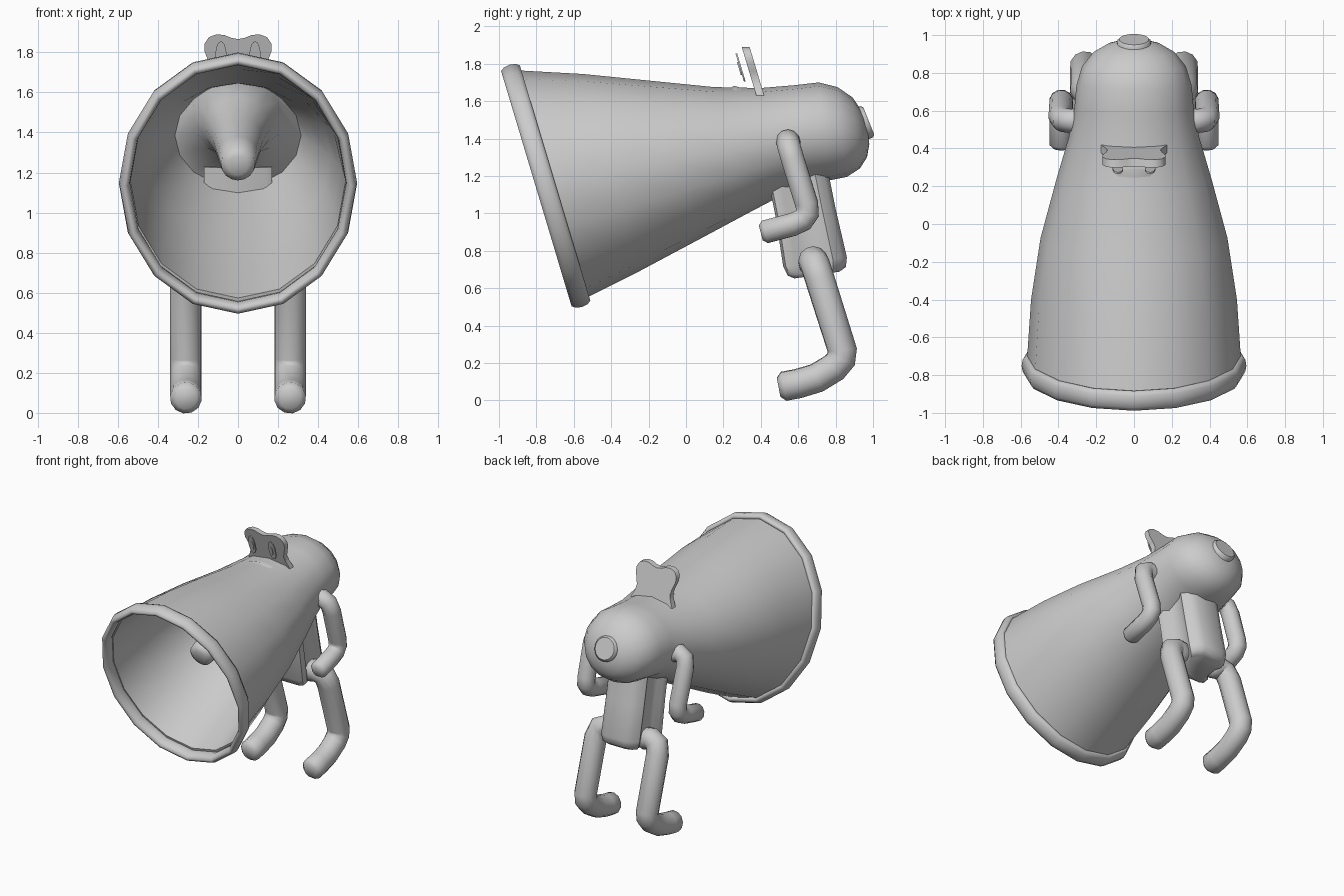
import bpy, bmesh, math
from mathutils import Vector

if "Cube" in bpy.data.objects:
    bpy.data.objects.remove(bpy.data.objects["Cube"])

grey = bpy.data.materials.new("light grey")
grey.diffuse_color = (0.6, 0.6, 0.6, 1)
grey.use_nodes = True
grey.node_tree.nodes["Principled BSDF"].inputs["Base Color"].default_value = grey.diffuse_color


def finish(name, bm, angle=45):
    bmesh.ops.recalc_face_normals(bm, faces=bm.faces)
    me = bpy.data.meshes.new(name)
    bm.to_mesh(me)
    bm.free()
    me.materials.append(grey)
    ob = bpy.data.objects.new(name, me)
    bpy.context.collection.objects.link(ob)
    bpy.ops.object.select_all(action='DESELECT')
    ob.select_set(True)
    bpy.context.view_layer.objects.active = ob
    bpy.ops.object.shade_smooth_by_angle(angle=math.radians(angle))
    return ob


def loft(name, rings, close=False, angle=45):
    """Skin a list of point rings; cap the ends unless the list is cyclic."""
    bm = bmesh.new()
    vs = [[bm.verts.new(p) for p in r] for r in rings]
    n = len(vs[0])
    pairs = list(zip(vs, vs[1:])) + ([(vs[-1], vs[0])] if close else [])
    for a, b in pairs:
        for i in range(n):
            j = (i + 1) % n
            bm.faces.new((a[i], a[j], b[j], b[i]))
    if not close:
        bm.faces.new(vs[0])
        bm.faces.new(vs[-1])
    return finish(name, bm, angle)


def section(top, bottom, half, n=16):
    """Tilted ellipse between a top and a bottom (y, z) point."""
    t, b = Vector((0, *top)), Vector((0, *bottom))
    mid, up = (t + b) / 2, (t - b) / 2
    return [mid + up * math.cos(2 * math.pi * i / n)
            + Vector((half * math.sin(2 * math.pi * i / n), 0, 0)) for i in range(n)]


AXIS = Vector((0, 0.958, 0.287))
UP = Vector((0, -0.287, 0.958))


def disc(c, rx, ru, n=16):
    """Ellipse square to the horn axis."""
    return [c + UP * ru * math.cos(2 * math.pi * i / n)
            + Vector((rx * math.sin(2 * math.pi * i / n), 0, 0)) for i in range(n)]


# Horn and head: outer skin, then the hollow inside with its central cone
outer = [((-.91, 1.765), (-.54, .545), .567), ((-.55, 1.745), (-.25, .69), .545),
         ((-.2, 1.71), (.05, .85), .495), ((.15, 1.675), (.33, 1.0), .41),
         ((.40, 1.67), (.52, 1.10), .345), ((.58, 1.685), (.66, 1.16), .315),
         ((.71, 1.70), (.76, 1.175), .305), ((.81, 1.675), (.86, 1.195), .275),
         ((.89, 1.62), (.93, 1.24), .215), ((.945, 1.54), (.968, 1.30), .135),
         ((.967, 1.48), (.98, 1.37), .06)]
skin = [section(*s) for s in outer]
inside = []
for s in skin[:5]:
    c = sum(s, Vector()) / len(s)
    inside.append([c + (p - c) * (1 - .03 / (p - c).length) for p in s])
cone = [(-.47, .05), (-.45, .085), (-.3, .1), (-.05, .125), (.15, .165), (.32, .22)]
tip = [disc(Vector((0, y, 1.15 + .297 * (y + .76))), r, r) for y, r in cone]
loft("horn_body", tip + inside[::-1] + skin, angle=70)

# Rolled rim of the horn
rim = []
for k in range(10):
    a = 2 * math.pi * k / 10
    off = .028 * math.cos(a)
    c = Vector((0, -.75, 1.147)) + AXIS * .055 * math.sin(a)
    rim.append(disc(c, .567 + off, .648 + off))
loft("horn_rim", rim, close=True, angle=60)

# Round button on the back of the head
N = Vector((0, .93, .37))
V = Vector((0, -.37, .93))
button = []
for d, r in ((-.06, .09), (.012, .09), (.024, .078)):
    c = Vector((0, .955, 1.485)) + N * d
    button.append([c + V * r * math.cos(i * math.pi / 12)
                   + Vector((r * math.sin(i * math.pi / 12), 0, 0)) for i in range(24)])
loft("back_button", button)

# Torso: waisted block leaning back, narrower through the middle of each side
plan = [(-.5, .14), (-.46, .17), (-.3, .17), (-.2, .14), (.15, .14), (.28, .16),
        (.42, .13), (.5, .08)]


def torso_ring(yc, z, depth, s):
    half = [(x * s, yc + t * depth, z + t * depth * .15) for t, x in plan]
    return half + [(-x, y, w) for x, y, w in half[::-1]]


loft("torso", [torso_ring(.59, 1.25, .32, 1), torso_ring(.64, 1.0, .32, 1),
               torso_ring(.69, .74, .34, 1), torso_ring(.70, .69, .31, .93),
               torso_ring(.70, .67, .24, .8)], angle=50)


def tube(name, pts, r):
    """Bent limb with softly rounded ends, made from a bevelled path."""
    pts = [Vector(p) for p in pts]
    a = (pts[1] - pts[0]).normalized() * r * .35
    b = (pts[-2] - pts[-1]).normalized() * r * .35
    path = [pts[0], pts[0] + a] + pts[1:-1] + [pts[-1] + b, pts[-1]]
    cu = bpy.data.curves.new(name, 'CURVE')
    cu.dimensions = '3D'
    cu.bevel_depth = r
    cu.bevel_resolution = 4
    cu.use_fill_caps = True
    sp = cu.splines.new('POLY')
    sp.points.add(len(path) - 1)
    for i, (q, p) in enumerate(zip(sp.points, path)):
        q.co = (*p, 1)
        q.radius = .65 if i in (0, len(path) - 1) else 1
    tmp = bpy.data.objects.new(name + "_path", cu)
    bpy.context.collection.objects.link(tmp)
    me = bpy.data.meshes.new_from_object(tmp.evaluated_get(bpy.context.evaluated_depsgraph_get()))
    bpy.data.objects.remove(tmp)
    bm = bmesh.new()
    bm.from_mesh(me)
    bmesh.ops.remove_doubles(bm, verts=bm.verts, dist=.0005)
    bpy.data.meshes.remove(me)
    finish(name, bm, 60)


def ellipse_plate(name, x, z, rx, rz, gap, thick):
    """Thin tilted oval floating before the eye plate."""
    rings = []
    for d in (0, thick):
        c = Vector((x, .37 - (z - 1.65) * .3 - gap - d, z))
        rings.append([c + Vector((rx * math.sin(i * math.pi / 10), -.3 * rz * math.cos(i * math.pi / 10),
                                  rz * math.cos(i * math.pi / 10))) for i in range(20)])
    loft(name, rings, angle=40)


for side, s in (("right", 1), ("left", -1)):
    # Arms
    tube(side + "_arm", [(s * .24, .56, 1.36), (s * .33, .545, 1.385), (s * .375, .55, 1.36),
                         (s * .39, .57, 1.29), (s * .385, .645, 1.05), (s * .385, .65, 1.0),
                         (s * .385, .625, .965), (s * .385, .57, .94), (s * .385, .40, .895)], .064)
    # Legs and feet
    tube(side + "_leg", [(s * .10, .68, .73), (s * .19, .68, .745), (s * .24, .69, .725),
                         (s * .26, .715, .65), (s * .26, .835, .27), (s * .26, .83, .22),
                         (s * .26, .79, .175), (s * .26, .70, .12), (s * .26, .60, .09),
                         (s * .26, .495, .07)], .08)
    # Eyes
    ellipse_plate(side + "_eye", s * .085, 1.78, .028, .075, .035, .009)
    ellipse_plate(side + "_pupil", s * .08, 1.775, .013, .035, .044, .006)

# Two-lobed eye plate flaring into the horn
half = [(.035, 1.873), (.07, 1.887), (.11, 1.889), (.145, 1.876), (.166, 1.845), (.167, 1.805),
        (.15, 1.76), (.14, 1.72), (.15, 1.68), (.175, 1.63)]
outline = [(0, 1.866)] + half + [(-x, z) for x, z in half[::-1]]
plate = [[(x, .37 - (z - 1.65) * .3 + d, z) for x, z in outline] for d in (0, .042)]
loft("eye_plate", plate, angle=40)
